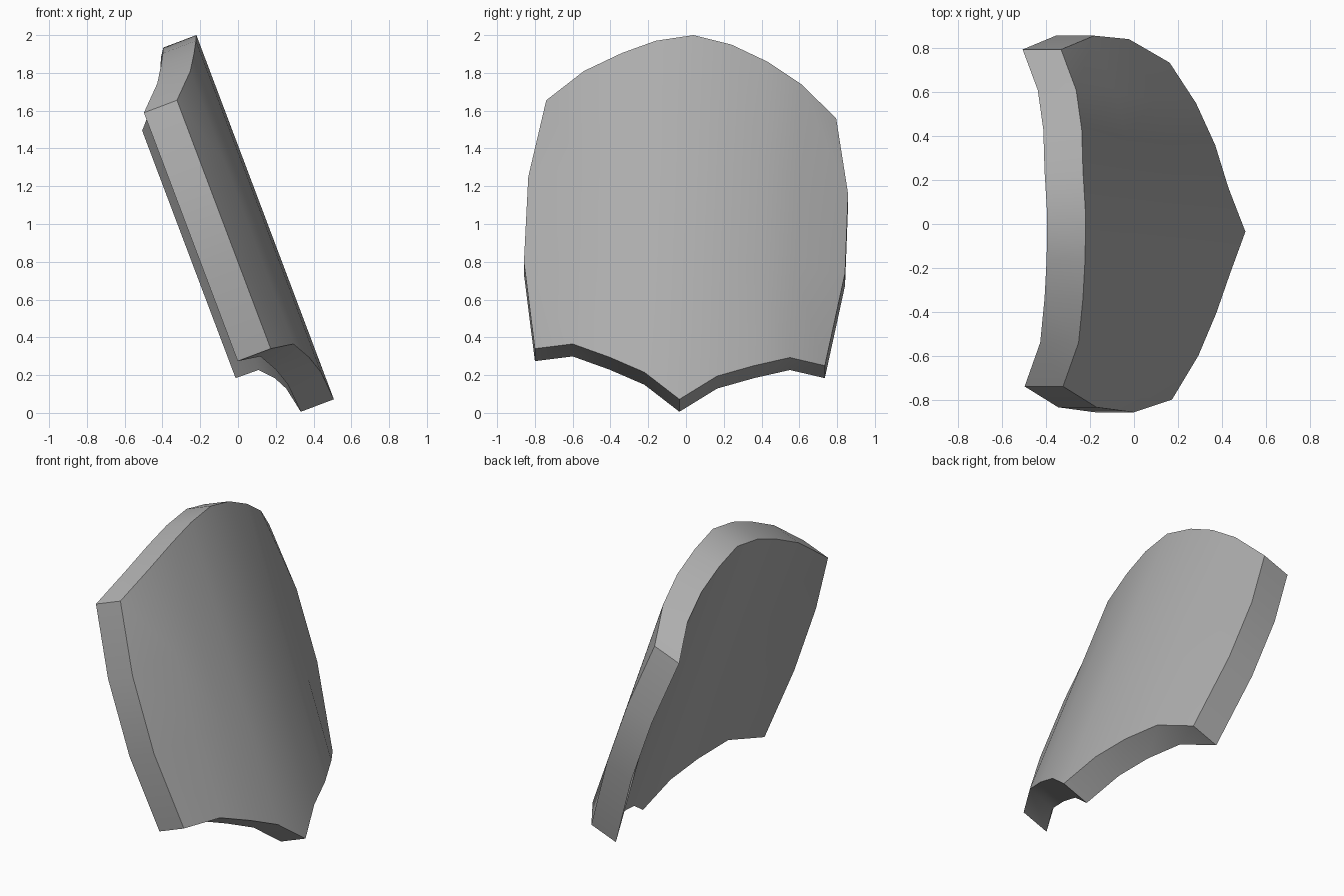
import bpy, bmesh, math
from mathutils import Vector

cube = bpy.data.objects.get("Cube")
if cube:
    bpy.data.objects.remove(cube, do_unlink=True)

# Plate normal (leaning back) and thickness vector
NX, NZ = 0.935, 0.353
THICK = Vector((0.175, 0, 0.066))

# Columns across the curved plate: height of the bulge, top (y, z), bottom (y, z)
COLUMNS = [
    (0.282, (-0.74, 1.655), (-0.80, 0.34)),
    (0.403, (-0.54, 1.81), (-0.60, 0.365)),
    (0.455, (-0.34, 1.905), (-0.405, 0.295)),
    (0.487, (-0.16, 1.97), (-0.22, 0.215)),
    (0.500, (0.04, 2.0), (-0.035, 0.072)),
    (0.471, (0.24, 1.95), (0.165, 0.195)),
    (0.434, (0.43, 1.86), (0.36, 0.25)),
    (0.368, (0.61, 1.74), (0.55, 0.293)),
    (0.240, (0.795, 1.56), (0.735, 0.25)),
]
# Bowed side edges between the corners, top to bottom
SIDES = {0: [(-0.835, 1.25), (-0.858, 0.80)],
         8: [(0.858, 1.16), (0.842, 0.74)]}


def surface_point(bulge, y, z):
    """Point on the outer face for a given bulge along the plate normal."""
    return Vector(((bulge - z * NZ) / NX, y, z))


# Outer face grid, four rows per column, then the same grid set back
bm = bmesh.new()
outer, inner = [], []
for i, (bulge, top, bottom) in enumerate(COLUMNS):
    a, b = Vector(top), Vector(bottom)
    mids = SIDES.get(i) or [a.lerp(b, 1 / 3), a.lerp(b, 2 / 3)]
    pts = [surface_point(bulge, p[0], p[1]) for p in (a, *mids, b)]
    outer.append([bm.verts.new(p) for p in pts])
    inner.append([bm.verts.new(p - THICK) for p in pts])

for i in range(len(COLUMNS) - 1):
    for j in range(3):
        for g in (outer, inner):
            bm.faces.new((g[i][j], g[i][j + 1], g[i + 1][j + 1], g[i + 1][j]))

# Rim joining both faces
def loop(g):
    return ([c[0] for c in g] + g[-1][1:3] +
            [c[3] for c in reversed(g)] + [g[0][2], g[0][1]])

lo, li = loop(outer), loop(inner)
for k in range(len(lo)):
    n = (k + 1) % len(lo)
    bm.faces.new((lo[k], lo[n], li[n], li[k]))
bmesh.ops.recalc_face_normals(bm, faces=bm.faces)

mesh = bpy.data.meshes.new("curved_plate")
bm.to_mesh(mesh)
bm.free()
plate = bpy.data.objects.new("curved_plate", mesh)
bpy.context.collection.objects.link(plate)

# Plain grey
grey = bpy.data.materials.new("grey")
grey.use_nodes = True
colour = (0.42, 0.42, 0.42, 1)
grey.diffuse_color = colour
grey.node_tree.nodes["Principled BSDF"].inputs["Base Color"].default_value = colour
mesh.materials.append(grey)

# Smooth faces with crisp rim
bpy.ops.object.select_all(action='DESELECT')
plate.select_set(True)
bpy.context.view_layer.objects.active = plate
bpy.ops.object.shade_smooth_by_angle(angle=math.radians(30))
